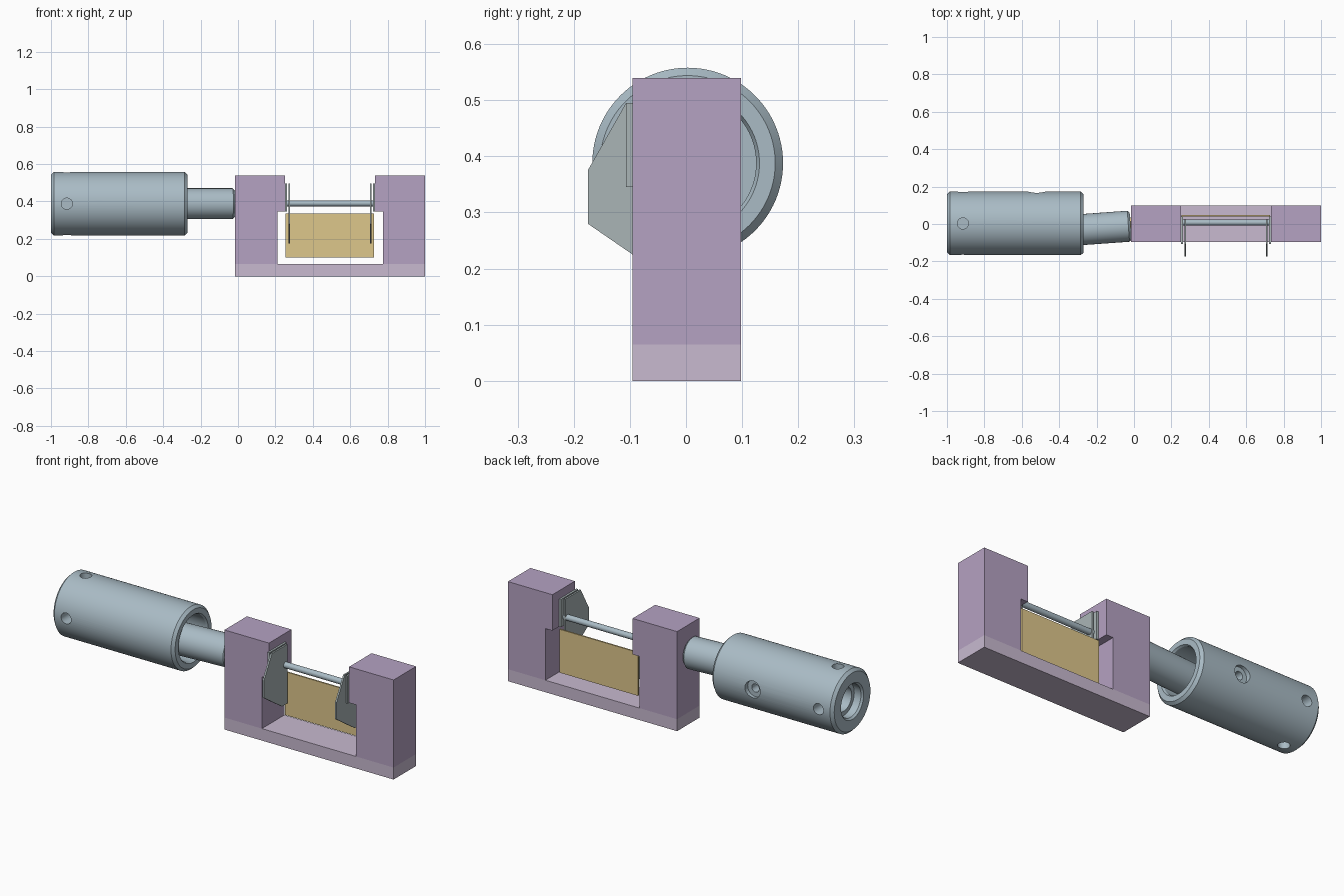
import bpy, bmesh, math
from mathutils import Matrix

if "Cube" in bpy.data.objects:
    bpy.data.objects.remove(bpy.data.objects["Cube"])

CZ = 0.388      # height of the shared barrel axis
MID = 0.4925    # x of the frame's mirror plane


def material(name, rgb):
    m = bpy.data.materials.new(name)
    m.diffuse_color = (*rgb, 1)
    m.use_nodes = True
    m.node_tree.nodes["Principled BSDF"].inputs["Base Color"].default_value = m.diffuse_color
    return m


STEEL = material("steel", (0.40, 0.50, 0.56))
BLADE = material("blade_grey", (0.40, 0.46, 0.47))
PURPLE = material("purple", (0.46, 0.36, 0.54))
LILAC = material("lilac", (0.58, 0.49, 0.63))
GOLD = material("gold", (0.73, 0.57, 0.26))


def finish(name, bm, mat):
    bmesh.ops.remove_doubles(bm, verts=bm.verts, dist=1e-5)
    bmesh.ops.recalc_face_normals(bm, faces=bm.faces)
    me = bpy.data.meshes.new(name)
    bm.to_mesh(me)
    bm.free()
    ob = bpy.data.objects.new(name, me)
    bpy.context.collection.objects.link(ob)
    if mat:
        me.materials.append(mat)
    return ob


def select(ob):
    bpy.ops.object.select_all(action='DESELECT')
    ob.select_set(True)
    bpy.context.view_layer.objects.active = ob


def smooth(ob):
    select(ob)
    bpy.ops.object.shade_smooth_by_angle(angle=math.radians(30))


def cut(ob, cutter):
    mod = ob.modifiers.new("cut", 'BOOLEAN')
    mod.operation, mod.solver, mod.object = 'DIFFERENCE', 'EXACT', cutter
    select(ob)
    bpy.ops.object.modifier_apply(modifier=mod.name)
    bpy.data.objects.remove(cutter)


def lathe(name, profile, mat, closed=False, segs=64, m=Matrix()):
    """Revolve (x, r) points around the x axis."""
    bm = bmesh.new()
    rings = []
    for x, r in profile:
        rings.append([bm.verts.new((x, r * math.cos(a), r * math.sin(a)))
                      for a in (2 * math.pi * i / segs for i in range(segs))])
    n = len(rings)
    for k in range(n if closed else n - 1):
        a, b = rings[k], rings[(k + 1) % n]
        for i in range(segs):
            j = (i + 1) % segs
            bm.faces.new((a[i], a[j], b[j], b[i]))
    bm.transform(m)
    return finish(name, bm, mat)


def solid(name, x0, x1, r, mat, m, segs=48, c=0.0):
    pts = [(x0, 0), (x0, r), (x1 - c, r), (x1, r - c), (x1, 0)] if c else \
        [(x0, 0), (x0, r), (x1, r), (x1, 0)]
    return lathe(name, pts, mat, segs=segs, m=m)


def prism(name, pts, axis, a, b, mat, mirrored=False):
    """Extrude a flat outline along x (points y,z) or y (points x,z)."""
    def place(p, t):
        v = [t, p[0], p[1]] if axis == 'x' else [p[0], t, p[1]]
        if mirrored:
            v[0] = 2 * MID - v[0]
        return v
    bm = bmesh.new()
    lo = [bm.verts.new(place(p, a)) for p in pts]
    hi = [bm.verts.new(place(p, b)) for p in pts]
    bm.faces.new(lo)
    bm.faces.new(hi)
    for i in range(len(pts)):
        j = (i + 1) % len(pts)
        bm.faces.new((lo[i], lo[j], hi[j], hi[i]))
    return finish(name, bm, mat)


def rect(u0, u1, v0, v1):
    return [(u0, v0), (u1, v0), (u1, v1), (u0, v1)]


# Hollow handle barrel with chamfered ends and stepped bore
axis = Matrix.Translation((0, 0.003, CZ))
barrel = lathe("handle_barrel", [
    (-1, 0.155), (-0.985, 0.17), (-0.285, 0.17), (-0.27, 0.156),
    (-0.27, 0.128), (-0.26 - 0.02, 0.122), (-0.46, 0.122), (-0.46, 0.065),
    (-0.95, 0.065), (-0.95, 0.088), (-0.99, 0.088), (-1, 0.097)],
    STEEL, closed=True, segs=96, m=axis)


def radial(x, angle, r, r0, r1):
    # Cutter pointing outward from the barrel axis (angle 0 = back)
    m = (Matrix.Translation((x, 0.003, CZ)) @ Matrix.Rotation(angle, 4, 'X')
         @ Matrix.Rotation(math.pi / 2, 4, 'Z'))
    return solid("cutter", r0, r1, r, None, m, segs=24)


# Four screw holes at the far end, one larger set-screw hole at the back
for k in range(4):
    cut(barrel, radial(-0.915, k * math.pi / 2, 0.03, 0.10, 0.2))
cut(barrel, radial(-0.52, 0, 0.046, 0.145, 0.2))
cut(barrel, radial(-0.52, 0, 0.022, 0.05, 0.16))
smooth(barrel)

# Slightly tilted shaft and the gold pin that enters the frame
tilt = Matrix.Translation((-0.03, -0.012, CZ)) @ Matrix.Rotation(0.072, 4, 'Z')
smooth(solid("shaft", -0.40, 0.012, 0.083, STEEL, tilt, c=0.012))
pin_axis = Matrix.Translation((0, -0.008, CZ))
smooth(solid("gold_pin", -0.06, 0.254, 0.042, GOLD, pin_axis))

# Frame: base strip with two stepped end blocks
Y0, Y1 = -0.095, 0.098
prism("frame_base", rect(-0.015, 1, 0, 0.065), 'y', Y0, Y1, LILAC)
step = [(-0.015, 0.065), (0.21, 0.065), (0.21, 0.345), (0.252, 0.345),
        (0.252, 0.54), (-0.015, 0.54)]
blade = [(-0.107, 0.495), (-0.175, 0.375), (-0.175, 0.28), (-0.095, 0.225),
         (-0.02, 0.175), (0.026, 0.175), (0.026, 0.495)]
for side, flip in (("left", False), ("right", True)):
    prism(side + "_block", step, 'y', Y0, Y1, PURPLE, flip)
    # Mounting plate and pointed side plate on each inner face
    prism(side + "_mount_plate", rect(-0.107, 0.04, 0.345, 0.495), 'x',
          0.252, 0.263, BLADE, flip)
    prism(side + "_side_plate", blade, 'x', 0.270, 0.279, BLADE, flip)

# Cross rod between the plates and the gold panel behind it
rod_axis = Matrix.Translation((0, 0.008, 0.39))
smooth(solid("cross_rod", 0.258, 0.727, 0.016, STEEL, rod_axis, segs=24))
prism("gold_panel", rect(0.255, 0.727, 0.10, 0.335), 'y', 0.039, 0.047, GOLD)
